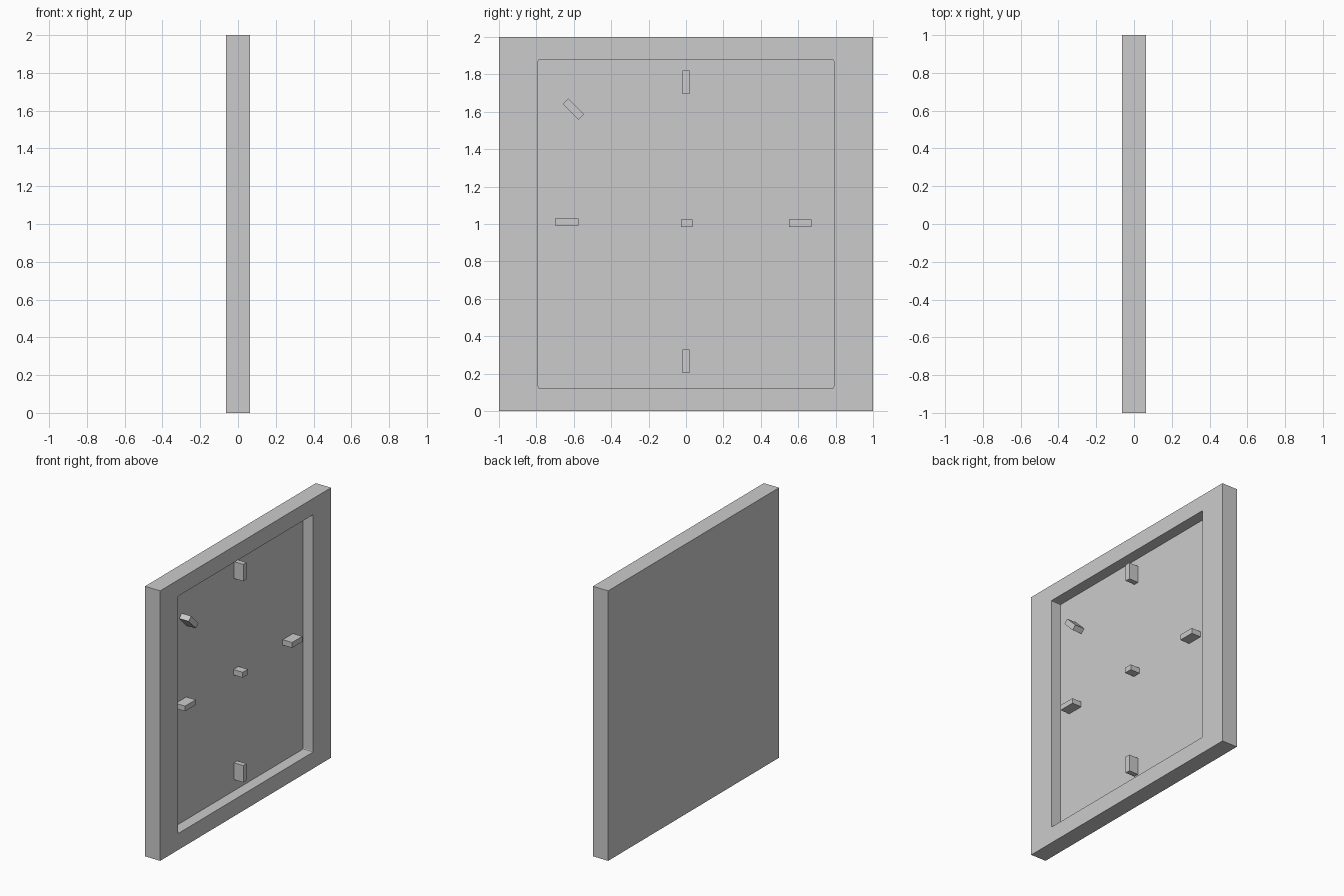
import bpy, bmesh
from math import radians
from mathutils import Matrix, Vector

if "Cube" in bpy.data.objects:
    bpy.data.objects.remove(bpy.data.objects["Cube"])

HALF_T = 0.0625          # half thickness of the panel
FLOOR_X = -0.02          # recessed surface
OPEN_Y, OPEN_Z = 0.79, (0.122, 1.88)


def finish(bm, name):
    bmesh.ops.recalc_face_normals(bm, faces=bm.faces)
    mesh = bpy.data.meshes.new(name)
    bm.to_mesh(mesh)
    bm.free()
    obj = bpy.data.objects.new(name, mesh)
    bpy.context.collection.objects.link(obj)
    return obj


def box(bm, center, size, angle=0):
    mat = (Matrix.Translation(center) @ Matrix.Rotation(radians(angle), 4, 'X')
           @ Matrix.Diagonal((*size, 1)))
    bmesh.ops.create_cube(bm, size=1, matrix=mat)


# Square frame with a shallow recess in its +x face
bm = bmesh.new()
box(bm, (0, 0, 1), (2 * HALF_T, 2, 2))
bm.normal_update()
front = max(bm.faces, key=lambda f: f.calc_center_median().x)
bmesh.ops.inset_individual(bm, faces=[front], thickness=0.12)
front = min((f for f in bm.faces if all(v.co.x > 0 for v in f.verts)),
            key=lambda f: max(abs(v.co.y) for v in f.verts))
for v in front.verts:
    v.co.y = OPEN_Y if v.co.y > 0 else -OPEN_Y
    v.co.z = OPEN_Z[1] if v.co.z > 1 else OPEN_Z[0]
floor = bmesh.ops.extrude_discrete_faces(bm, faces=[front])['faces'][0]
for v in floor.verts:
    v.co.x = FLOOR_X
# Tiny rounding in the recess corners
corners = [e for e in bm.edges
           if abs(e.verts[0].co.x - e.verts[1].co.x) > 0.01
           and all(abs(v.co.y) < 0.9 for v in e.verts)]
bmesh.ops.bevel(bm, geom=corners, offset=0.008, segments=2, profile=0.5,
                affect='EDGES')
finish(bm, "recessed_panel")

# Small raised blocks: name, (y, z), (y size, z size), tilt
BLOCKS = [
    ("top_block", (0, 1.757), (0.038, 0.125), 0),
    ("bottom_block", (0, 0.267), (0.038, 0.125), 0),
    ("left_block", (-0.638, 1.011), (0.125, 0.038), 0),
    ("right_block", (0.612, 1.003), (0.12, 0.04), 0),
    ("centre_block", (0.004, 1.003), (0.06, 0.04), 0),
    ("diagonal_block", (-0.602, 1.614), (0.12, 0.04), -45),
]
BACK, TIP = FLOOR_X - 0.005, 0.057
for name, (y, z), (sy, sz), tilt in BLOCKS:
    bm = bmesh.new()
    box(bm, Vector(((BACK + TIP) / 2, y, z)), (TIP - BACK, sy, sz), tilt)
    finish(bm, name)
